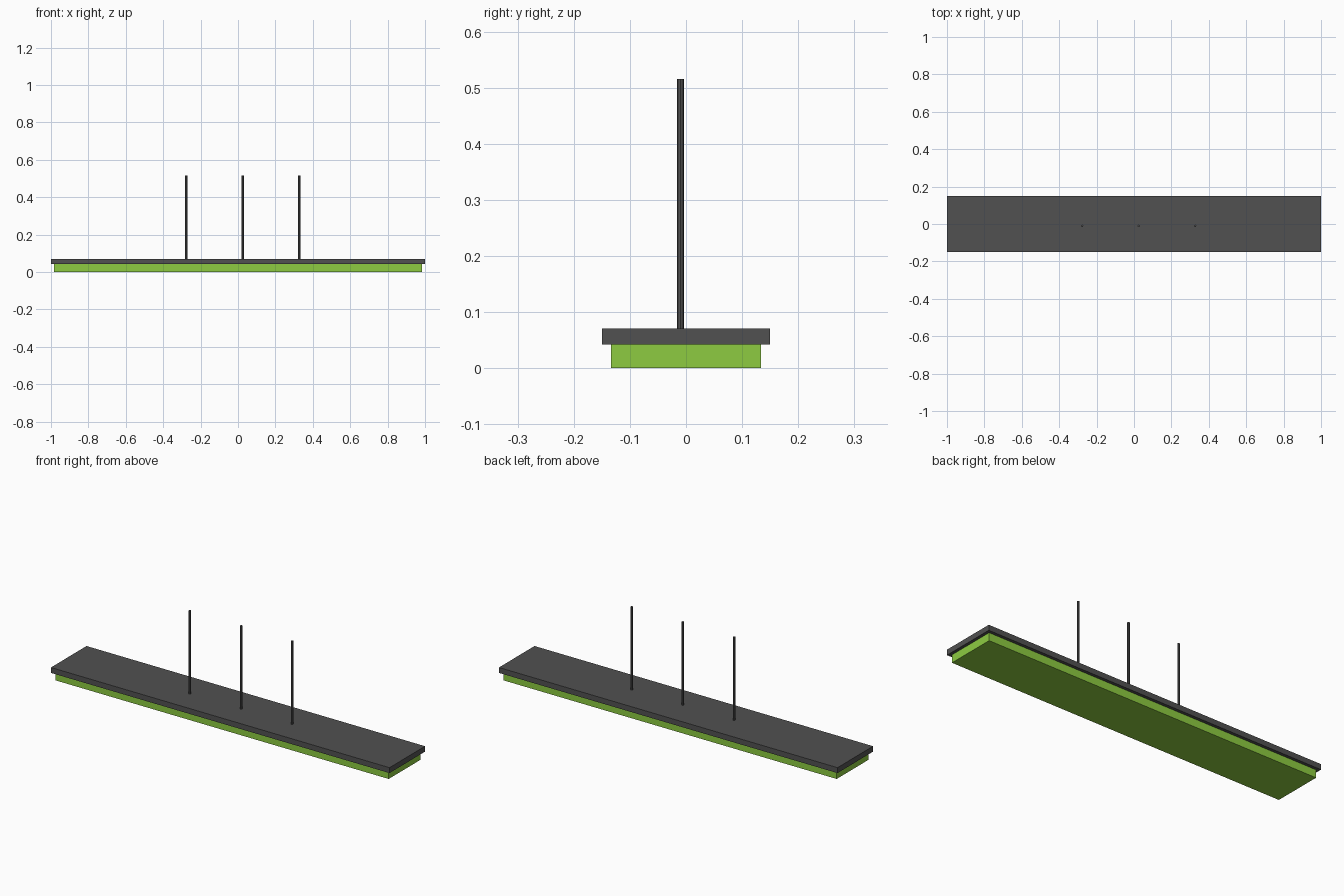
import bpy

if "Cube" in bpy.data.objects:
    bpy.data.objects.remove(bpy.data.objects["Cube"])


def material(name, rgb):
    m = bpy.data.materials.new(name)
    m.diffuse_color = (*rgb, 1)
    m.use_nodes = True
    m.node_tree.nodes["Principled BSDF"].inputs["Base Color"].default_value = m.diffuse_color
    return m


grey = material("dark_grey", (0.083, 0.083, 0.083))
green = material("lime_green", (0.266, 0.597, 0.053))


def box(name, size, z0, mat):
    bpy.ops.mesh.primitive_cube_add(size=1, location=(0, 0, z0 + size[2] / 2))
    o = bpy.context.object
    o.name = name
    o.scale = size
    bpy.ops.object.transform_apply(location=False, rotation=False, scale=True)
    o.data.materials.append(mat)


# Green lower panel and the wider grey cover above it
box("lower_panel", (1.968, 0.267, 0.042), 0, green)
box("top_cover", (2.0, 0.30, 0.029), 0.042, grey)

# Three thin hanging rods
for i, x in enumerate((-0.277, 0.025, 0.327)):
    bpy.ops.mesh.primitive_cylinder_add(
        vertices=8, radius=0.0062, depth=0.445, location=(x, -0.01, 0.2925))
    rod = bpy.context.object
    rod.name = f"hanging_rod_{i + 1}"
    rod.data.materials.append(grey)
